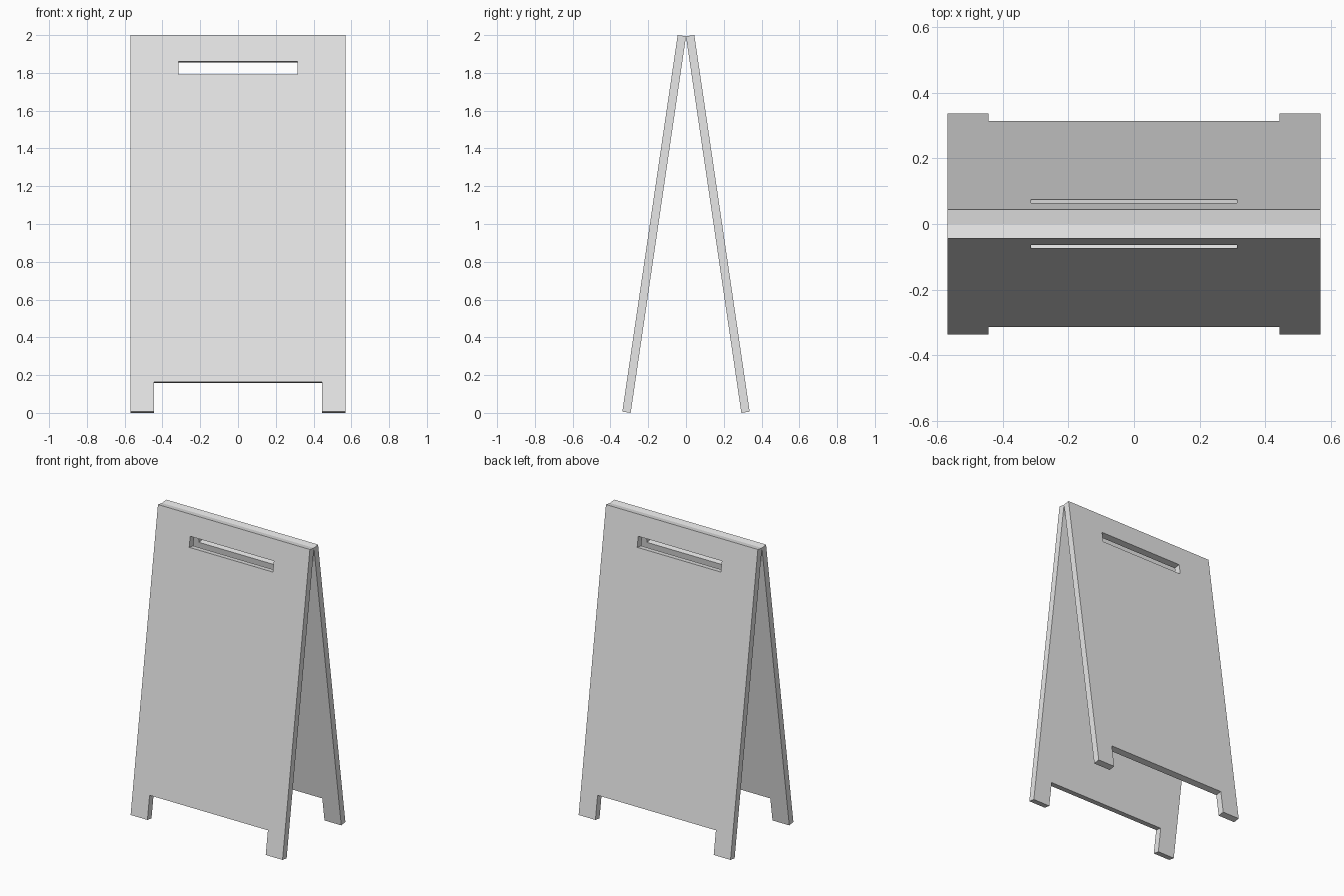
import bpy
import math

cube = bpy.data.objects.get("Cube")
if cube:
    bpy.data.objects.remove(cube, do_unlink=True)

HALF_WIDTH = 0.57
LENGTH = 2.0154
THICKNESS = 0.0445
LEAN = math.atan2(0.293, 1.9935)

grey = bpy.data.materials.new("plain_grey")
grey.use_nodes = True
colour = (0.8, 0.8, 0.8, 1)
grey.diffuse_color = colour
grey.node_tree.nodes["Principled BSDF"].inputs["Base Color"].default_value = colour


def add_outline(curve, points):
    spline = curve.splines.new("POLY")
    spline.points.add(len(points) - 1)
    for point, (x, y) in zip(spline.points, points):
        point.co = (x, y, 0, 1)
    spline.use_cyclic_u = True


def make_panel(name, side):
    """Leaning board with two feet and a handle slot; side -1 is the front."""
    curve = bpy.data.curves.new(name, "CURVE")
    curve.dimensions = "2D"
    curve.fill_mode = "BOTH"
    curve.extrude = THICKNESS / 2

    # Board outline with the gap between the feet
    w, foot, gap = HALF_WIDTH, 0.444, 0.16
    add_outline(curve, [(-w, 0), (-foot, 0), (-foot, gap), (foot, gap),
                        (foot, 0), (w, 0), (w, LENGTH), (-w, LENGTH)])
    # Handle slot
    s, low, high = 0.314, 1.803, 1.875
    add_outline(curve, [(-s, low), (-s, high), (s, high), (s, low)])

    panel = bpy.data.objects.new(name, curve)
    bpy.context.collection.objects.link(panel)
    panel.location = (0, side * 0.315, THICKNESS / 2 * math.sin(LEAN))
    panel.rotation_euler = (math.pi / 2 - LEAN, 0, 0 if side < 0 else math.pi)

    # Turn the filled outline into a flat-shaded mesh
    bpy.ops.object.select_all(action="DESELECT")
    panel.select_set(True)
    bpy.context.view_layer.objects.active = panel
    bpy.ops.object.convert(target="MESH")
    panel = bpy.context.view_layer.objects.active
    panel.name = name
    bpy.ops.object.shade_flat()
    panel.data.materials.clear()
    panel.data.materials.append(grey)


make_panel("front_panel", -1)
make_panel("back_panel", 1)
